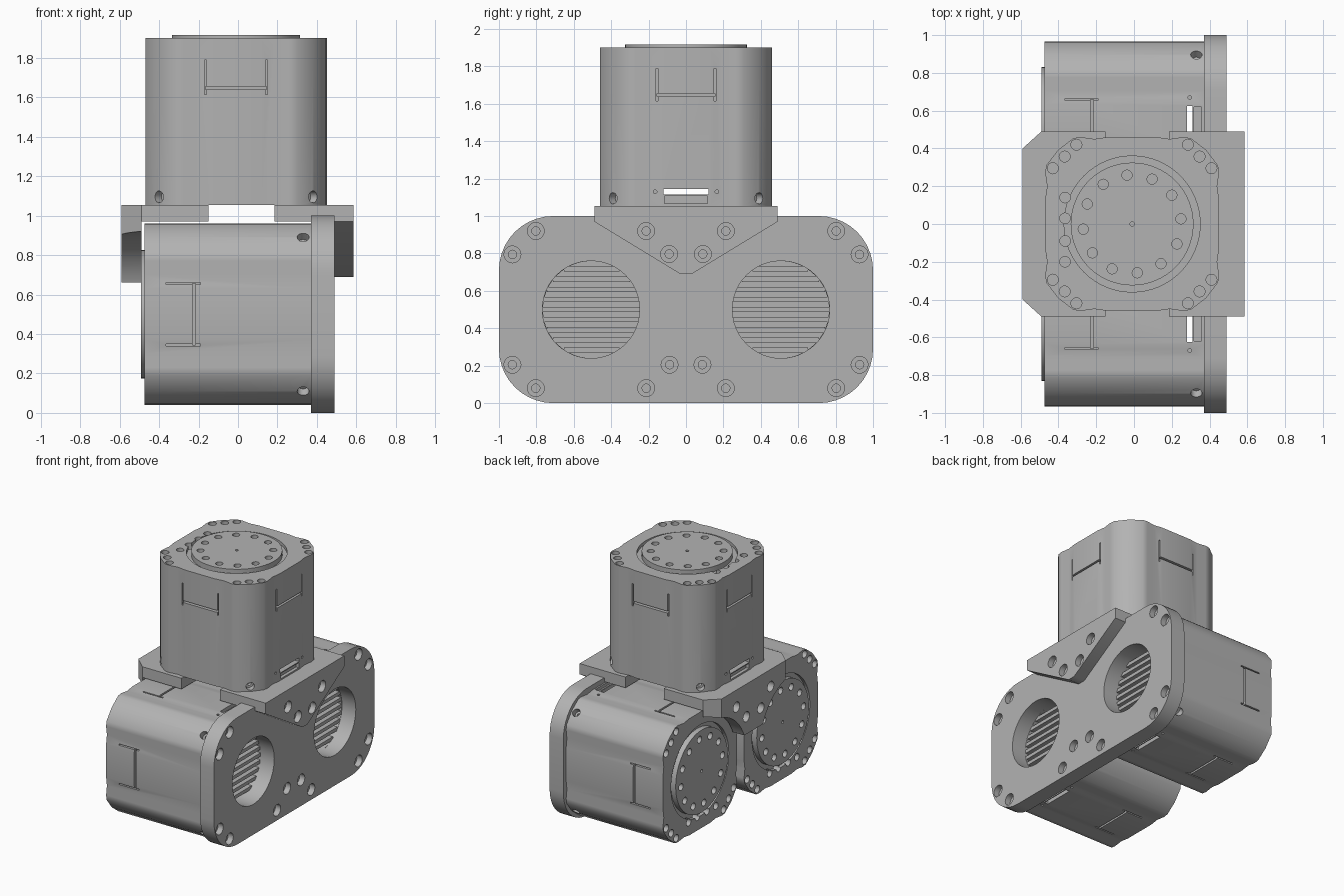
import bpy, bmesh
from math import cos, sin, pi, radians, sqrt
from mathutils import Matrix, Vector

cube = bpy.data.objects.get("Cube")
if cube:
    bpy.data.objects.remove(cube, do_unlink=True)

GREY = (0.45, 0.45, 0.45, 1)
grey = bpy.data.materials.new("machined_grey")
grey.use_nodes = True
grey.diffuse_color = GREY
grey.node_tree.nodes["Principled BSDF"].inputs["Base Color"].default_value = GREY

ALONG_X = Matrix(((0, 0, 1), (1, 0, 0), (0, 1, 0))).to_4x4()   # outline in y,z pushed along x


def circle(r, cx=0, cy=0, n=32):
    return [(cx + r * cos(2 * pi * i / n), cy + r * sin(2 * pi * i / n)) for i in range(n)]


def rect(x0, x1, y0, y1):
    return [(x0, y0), (x1, y0), (x1, y1), (x0, y1)]


def prism(bm, pts, lo, hi, matrix=Matrix()):
    """Push a flat outline from lo to hi along its own normal."""
    bottom = [bm.verts.new(matrix @ Vector((x, y, lo))) for x, y in pts]
    top = [bm.verts.new(matrix @ Vector((x, y, hi))) for x, y in pts]
    bm.faces.new(bottom[::-1])
    bm.faces.new(top)
    for i in range(len(pts)):
        j = (i + 1) % len(pts)
        bm.faces.new((bottom[i], bottom[j], top[j], top[i]))


def make(name, bm, matrix=Matrix()):
    bmesh.ops.recalc_face_normals(bm, faces=bm.faces)
    mesh = bpy.data.meshes.new(name)
    bm.to_mesh(mesh)
    bm.free()
    mesh.materials.append(grey)
    ob = bpy.data.objects.new(name, mesh)
    bpy.context.scene.collection.objects.link(ob)
    ob.matrix_world = matrix
    return ob


def carve(ob, cut_bm):
    """Subtract all cutter prisms and keep the resulting mesh."""
    cutter = make("cutter", cut_bm)
    cutter.hide_render = True
    mod = ob.modifiers.new("cut", 'BOOLEAN')
    mod.operation, mod.solver, mod.use_self = 'DIFFERENCE', 'EXACT', True
    mod.object = cutter
    bpy.context.view_layer.update()
    done = bpy.data.meshes.new_from_object(ob.evaluated_get(bpy.context.evaluated_depsgraph_get()))
    ob.modifiers.clear()
    ob.data = done
    bpy.data.objects.remove(cutter, do_unlink=True)


def finish(ob):
    ob.data.polygons.foreach_set("use_smooth", [True] * len(ob.data.polygons))
    ob.data.set_sharp_from_angle(angle=radians(35))


def counterbore(bm, x, y, face, matrix=Matrix(), r=0.045):
    prism(bm, circle(r, x, y, 20), face - 0.045, face + 0.02, matrix)
    prism(bm, circle(r * 0.5, x, y, 12), face - 0.075, face - 0.03, matrix)


# Motor housing: softly waved square with clipped corners, axis along z
H = 0.845
side = [(-0.31, 0.455), (-0.27, 0.46), (-0.2, 0.45), (-0.13, 0.46)]
side += [(-x, y) for x, y in side[::-1]] + [(0.392, 0.392)]
outline = []
for k in range(4):
    c, s = cos(-k * pi / 2), sin(-k * pi / 2)
    outline += [(c * x - s * y, s * x + c * y) for x, y in side]
bm = bmesh.new()
prism(bm, outline[::-1], 0, H)
housing = make("top_motor_housing", bm)

cut = bmesh.new()
prism(cut, circle(0.36, n=64), H - 0.025, H + 0.1)          # gap round the output disc
prism(cut, circle(0.26, n=48), -0.1, 0.05)                  # vent recess in the base
prism(cut, rect(-0.6, 0.6, -0.12, 0.12), 0.06, 0.09)        # cable slot
for y in (0.14, 0.03, -0.09, -0.2):
    prism(cut, circle(0.028, -0.355, y, 16), H - 0.06, H + 0.05)
for k in range(4):
    turn = Matrix.Rotation(k * pi / 2, 4, 'Z')
    # snap tab grooves
    prism(cut, rect(-0.155, 0.155, -0.5, -0.425), 0.585, 0.6, turn)
    for x in (-0.155, 0.155):
        prism(cut, rect(x - 0.005, x + 0.005, -0.5, -0.435), 0.56, 0.735, turn)
    # corner screw holes on the end face
    for x, y in ((0.42, 0.295), (0.357, 0.357), (0.295, 0.42)):
        prism(cut, circle(0.029, x, y, 16), H - 0.04, H + 0.05, turn)
    # radial screw holes near the base
    counterbore(cut, 0, 0.04, 0.55, turn @ Matrix.Rotation(pi / 4, 4, 'Z') @ ALONG_X, 0.03)
for s in (-1, 1):
    prism(cut, rect(*sorted((s * 0.435, s * 0.5)), -0.115, 0.115), 0.012, 0.052)
    for y in (-0.165, 0.165):
        prism(cut, circle(0.01, y, 0.075, 10), s * 0.47 - 0.06, s * 0.47 + 0.06, ALONG_X)
carve(housing, cut)
finish(housing)

# Output disc with a ring of bolt holes
bm = bmesh.new()
prism(bm, circle(0.325, n=64), H - 0.03, H + 0.016)
disc = make("top_motor_disc", bm)
cut = bmesh.new()
prism(cut, circle(0.012, n=12), H - 0.02, H + 0.1)
for i in range(12):
    a = radians(6 + 30 * i)
    prism(cut, circle(0.027, 0.26 * cos(a), 0.26 * sin(a), 16), H - 0.02, H + 0.1)
carve(disc, cut)
finish(disc)

# Cooling fins across the vent recess
bm = bmesh.new()
for i in range(-4, 5):
    x = i * 0.054
    w = sqrt(0.262 ** 2 - x * x)
    prism(bm, rect(x - 0.0135, x + 0.0135, -w, w), 0.0, 0.052)
fins = make("top_motor_fins", bm)

# Place the upright motor and the two lying ones
lying = Matrix.Rotation(-pi / 2, 4, 'Y')
for part in (housing, disc, fins):
    for name, y in (("front", -0.505), ("back", 0.505)):
        ob = bpy.data.objects.new(part.name.replace("top", name), part.data)
        bpy.context.scene.collection.objects.link(ob)
        ob.matrix_world = Matrix.Translation((0.37, y, 0.5)) @ lying
    part.matrix_world = Matrix.Translation((-0.01, 0, 1.055))

# Side plate joining the lying motors
bm = bmesh.new()
corners = []
for q, (cy, cz) in enumerate(((0.71, 0.71), (-0.71, 0.71), (-0.71, 0.29), (0.71, 0.29))):
    for i in range(11):
        a = (q + i / 10) * pi / 2
        corners.append((cy + 0.29 * cos(a), cz + 0.29 * sin(a)))
prism(bm, corners, 0.37, 0.49, ALONG_X)
plate = make("side_plate", bm)
cut = bmesh.new()
for s in (-1, 1):
    prism(cut, circle(0.26, s * 0.508, 0.5, 48), 0.3, 0.6, ALONG_X)
    for dy, dz in ((0.42, 0.295), (0.295, 0.42)):
        for sy in (-1, 1):
            for sz in (-1, 1):
                counterbore(cut, s * 0.508 + sy * dy, 0.5 + sz * dz, 0.49, ALONG_X)
carve(plate, cut)
finish(plate)

BOLTS = ((0.09, 0.797), (0.213, 0.92))

# Left bracket: shelf and pointed flange on the side plate
bm = bmesh.new()
prism(bm, [(-0.49, 1.055), (-0.49, 0.97), (-0.03, 0.69), (0.03, 0.69), (0.49, 0.97), (0.49, 1.055)],
      0.49, 0.585, ALONG_X)
left_flange = make("left_bracket_flange", bm)
cut = bmesh.new()
for s in (-1, 1):
    for y, z in BOLTS:
        counterbore(cut, s * y, z, 0.585, ALONG_X)
carve(left_flange, cut)
finish(left_flange)
bm = bmesh.new()
prism(bm, rect(0.185, 0.49, -0.49, 0.49), 0.97, 1.055)
make("left_bracket_shelf", bm)

# Right bracket: clipped shelf and a flange arched round both discs
bm = bmesh.new()
prism(bm, [(-0.15, -0.49), (-0.15, 0.49), (-0.49, 0.49), (-0.49, -0.49)], 0.97, 1.055)
make("right_bracket_shelf", bm)
bm = bmesh.new()
prism(bm, rect(-0.49, 0.49, 0.66, 1.055), -0.59, -0.49, ALONG_X)
right_flange = make("right_bracket_flange", bm)
cut = bmesh.new()
for s in (-1, 1):
    prism(cut, circle(0.42, s * 0.505, 0.5, 64), -0.7, -0.4, ALONG_X)
    prism(cut, [(-0.61, s * 0.382), (-0.61, s * 0.51), (-0.468, s * 0.51)], 0.5, 1.2)
    for y, z in BOLTS:
        prism(cut, circle(0.04, s * y, z, 20), -0.7, -0.54, ALONG_X)
carve(right_flange, cut)
finish(right_flange)
